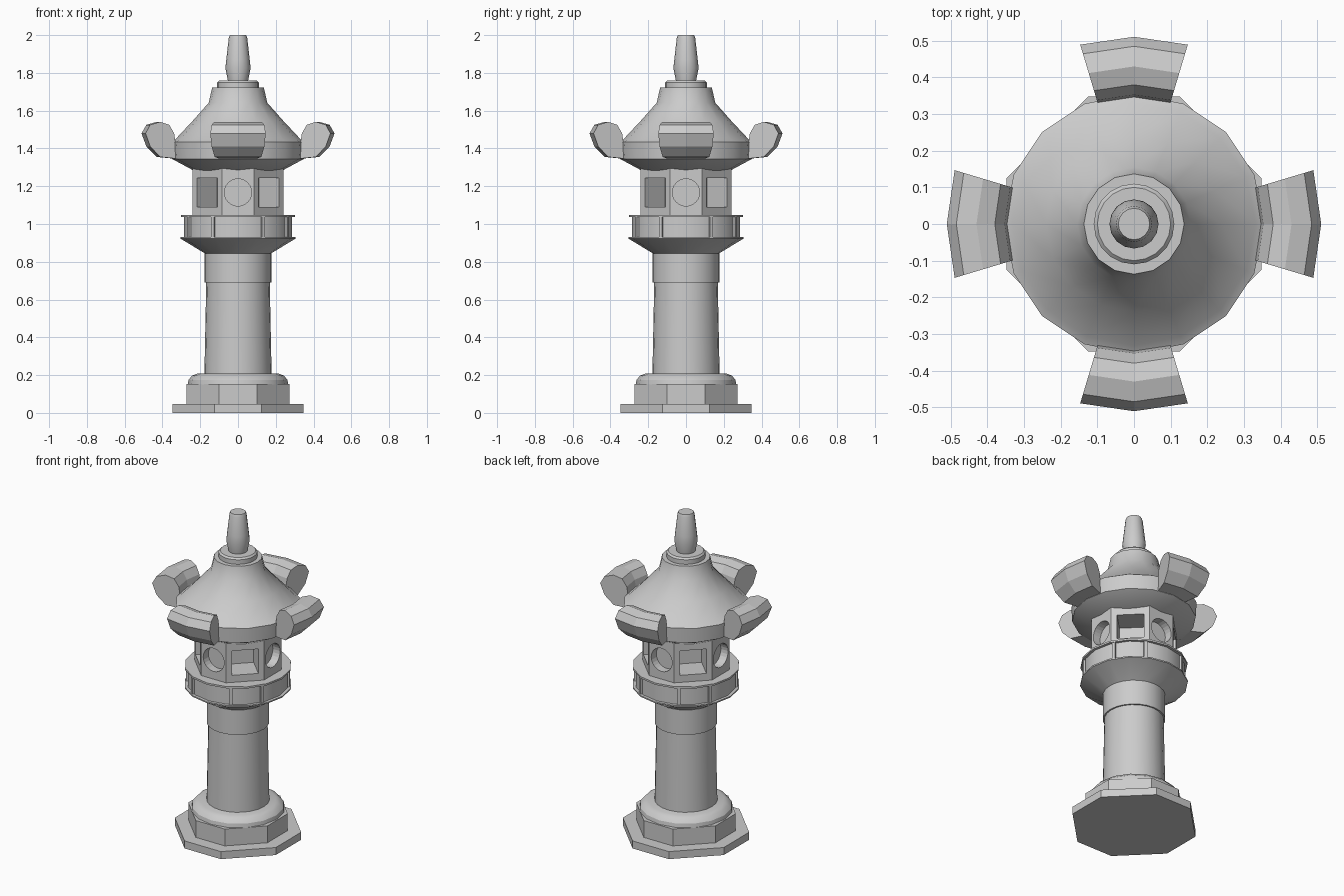
import bpy, bmesh
from math import sin, cos, pi, radians
from mathutils import Matrix

if "Cube" in bpy.data.objects:
    bpy.data.objects.remove(bpy.data.objects["Cube"])


def finish(name, bm, smooth=True):
    bmesh.ops.recalc_face_normals(bm, faces=bm.faces)
    me = bpy.data.meshes.new(name)
    bm.to_mesh(me)
    bm.free()
    ob = bpy.data.objects.new(name, me)
    bpy.context.collection.objects.link(ob)
    if smooth:
        bpy.ops.object.select_all(action='DESELECT')
        ob.select_set(True)
        bpy.context.view_layer.objects.active = ob
        bpy.ops.object.shade_smooth_by_angle(angle=radians(30))
    return ob


def lathe(name, profile, n=16):
    """Closed turned solid from (radius, z) points, capped at both ends."""
    bm = bmesh.new()
    rings = [[bm.verts.new((r * cos(2 * pi * i / n), r * sin(2 * pi * i / n), z))
              for i in range(n)] for r, z in profile]
    for a, b in zip(rings, rings[1:]):
        for i in range(n):
            j = (i + 1) % n
            bm.faces.new((a[i], a[j], b[j], b[i]))
    bm.faces.new(rings[0])
    bm.faces.new(rings[-1])
    return finish(name, bm)


def octagon(name, reach, half, z0, z1):
    """Eight-sided block whose axis-facing sides are narrower than the diagonals."""
    bm = bmesh.new()
    pts = []
    for k in range(4):
        c, s = round(cos(k * pi / 2)), round(sin(k * pi / 2))
        for y in (-half, half):
            pts.append((reach * c - y * s, reach * s + y * c))
    lo = [bm.verts.new((x, y, z0)) for x, y in pts]
    hi = [bm.verts.new((x, y, z1)) for x, y in pts]
    bm.faces.new(lo)
    bm.faces.new(hi)
    for i in range(8):
        j = (i + 1) % 8
        bm.faces.new((lo[i], lo[j], hi[j], hi[i]))
    return finish(name, bm, False)


# Base
octagon("ground_slab", 0.348, 0.125, 0, 0.047)
octagon("base_block", 0.273, 0.1, 0.047, 0.152)
lathe("base_moulding", [(0.266, 0.15), (0.262, 0.175), (0.243, 0.197), (0.215, 0.208)])

# Column and collar
lathe("column", [(0.178, 0.2), (0.168, 0.695)], 24)
lathe("collar", [(0.177, 0.69), (0.177, 0.845)], 24)

# Gallery platform with lips and posts
lathe("platform", [(0.165, 0.838), (0.3, 0.92), (0.305, 0.922), (0.305, 0.93), (0.287, 0.93),
                   (0.287, 1.036), (0.303, 1.036), (0.303, 1.047), (0.27, 1.047)])
bm = bmesh.new()
for k in range(4):
    for a in (-27, 27):
        m = (Matrix.Rotation(k * pi / 2 + radians(a), 4, 'Z')
             @ Matrix.Translation((0.283, 0, 0.983)) @ Matrix.Diagonal((0.026, 0.018, 0.108, 1)))
        bmesh.ops.create_cube(bm, size=1, matrix=m)
finish("platform_posts", bm, False)

# Light chamber: round recesses on the axes, deep square windows on the diagonals
chamber = octagon("light_chamber", 0.24, 0.086, 1.04, 1.295)
bm = bmesh.new()
for k in range(4):
    rot = Matrix.Rotation(k * pi / 2, 4, 'Z')
    bmesh.ops.create_cone(bm, cap_ends=True, segments=24, radius1=0.072, radius2=0.072, depth=0.1,
                          matrix=rot @ Matrix.Translation((0.24, 0, 1.167))
                          @ Matrix.Rotation(pi / 2, 4, 'Y'))
    bmesh.ops.create_cube(bm, size=1, matrix=rot @ Matrix.Rotation(pi / 4, 4, 'Z')
                          @ Matrix.Translation((0.23, 0, 1.167))
                          @ Matrix.Diagonal((0.3, 0.152, 0.152, 1)))
cutter = finish("window_cutter", bm, False)
cutter.hide_render = True
mod = chamber.modifiers.new("windows", 'BOOLEAN')
mod.operation, mod.solver, mod.object = 'DIFFERENCE', 'EXACT', cutter
bpy.context.view_layer.objects.active = chamber
bpy.ops.object.modifier_apply(modifier=mod.name)
bpy.data.objects.remove(cutter)

# Roof, cap disc and finial
lathe("roof", [(0.235, 1.283), (0.35, 1.345), (0.355, 1.435), (0.332, 1.448), (0.24, 1.546),
               (0.155, 1.642), (0.137, 1.722)])
lathe("cap_disc", [(0.11, 1.715), (0.11, 1.75), (0.1, 1.76)], 20)
lathe("finial", [(0.053, 1.755), (0.067, 1.825), (0.062, 1.87), (0.049, 1.985), (0.043, 2.0)])

# Curled eave ornaments: a scroll profile swept around the roof axis
scroll = [(0.33, 1.345), (0.43, 1.355), (0.485, 1.41), (0.511, 1.48), (0.485, 1.525),
          (0.43, 1.541), (0.38, 1.525), (0.353, 1.48), (0.345, 1.43)]
bm = bmesh.new()
for k in range(4):
    secs = []
    for a in (-16.7, 0, 16.7):
        t = k * pi / 2 + radians(a)
        secs.append([bm.verts.new((r * cos(t), r * sin(t), z)) for r, z in scroll])
    for p, q in zip(secs, secs[1:]):
        for i in range(len(scroll)):
            j = (i + 1) % len(scroll)
            bm.faces.new((p[i], p[j], q[j], q[i]))
    bm.faces.new(secs[0])
    bm.faces.new(secs[-1])
finish("eave_scrolls", bm, False)
